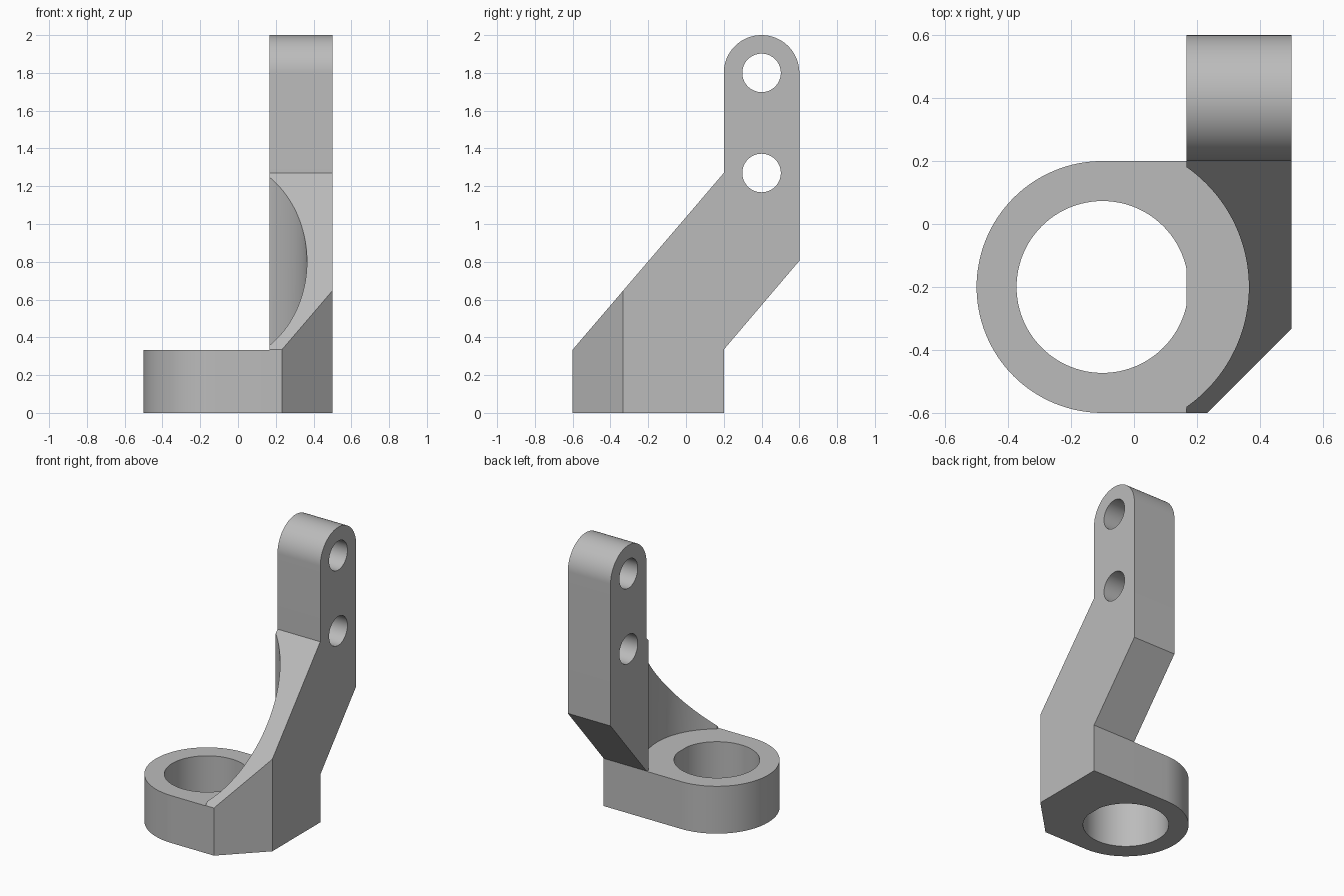
import bpy, bmesh
from math import sin, cos, pi, radians
from mathutils import Vector

cube = bpy.data.objects.get("Cube")
if cube:
    bpy.data.objects.remove(cube, do_unlink=True)

INNER_X, OUTER_X = 0.167, 0.5      # thickness range of the upright arm
PLATE_TOP = 0.333
RING_X, RING_Y = -0.1, -0.2        # axis of the ring
ARM_Y, TOP_Z = 0.4, 1.8            # centre of the rounded arm end

grey = bpy.data.materials.new("plain grey")
grey.use_nodes = True
colour = (0.5, 0.5, 0.5, 1)
grey.diffuse_color = colour
grey.node_tree.nodes["Principled BSDF"].inputs["Base Color"].default_value = colour


def arc(cx, cy, r, start, end, steps):
    angles = [radians(start + (end - start) * i / steps) for i in range(steps + 1)]
    return [(cx + r * cos(a), cy + r * sin(a)) for a in angles]


def circle(cx, cy, r, steps=96):
    return arc(cx, cy, r, 0, 360, steps)[:-1]


def prism(name, outline, low, high, axis="z"):
    """Extrude an outline: (x, y) along z, or (y, z) along x."""
    bm = bmesh.new()
    place = (lambda a, b: (a, b, low)) if axis == "z" else (lambda a, b: (low, a, b))
    face = bm.faces.new([bm.verts.new(place(a, b)) for a, b in outline])
    moved = bmesh.ops.extrude_face_region(bm, geom=[face])["geom"]
    step = Vector((0, 0, high - low)) if axis == "z" else Vector((high - low, 0, 0))
    bmesh.ops.translate(bm, vec=step,
                        verts=[v for v in moved if isinstance(v, bmesh.types.BMVert)])
    bmesh.ops.recalc_face_normals(bm, faces=bm.faces)
    mesh = bpy.data.meshes.new(name)
    bm.to_mesh(mesh)
    bm.free()
    mesh.materials.append(grey)
    obj = bpy.data.objects.new(name, mesh)
    bpy.context.collection.objects.link(obj)
    return obj


def combine(target, tool, operation="DIFFERENCE"):
    mod = target.modifiers.new(tool.name, "BOOLEAN")
    mod.operation, mod.solver, mod.object = operation, "EXACT", tool
    bpy.context.view_layer.objects.active = target
    bpy.ops.object.modifier_apply(modifier=mod.name)
    bpy.data.objects.remove(tool, do_unlink=True)


# Ring plate with its bore
plate = prism("ring_plate",
              arc(RING_X, RING_Y, 0.4, 90, 270, 64) + [(INNER_X, -0.6), (INNER_X, 0.2)],
              0, PLATE_TOP)
combine(plate, prism("bore", circle(RING_X, RING_Y, 0.273), -0.1, 0.5))

# Cranked upright arm with a rounded end
arm = prism("mounting_bracket",
            [(-0.6, 0), (0.2, 0), (0.2, 0.335), (0.6, 0.805)]
            + arc(ARM_Y, TOP_Z, 0.2, 0, 180, 48)
            + [(0.2, 1.27), (-0.6, 0.335)],
            INNER_X, OUTER_X, "x")

# Bolt holes
for z in (1.27, TOP_Z):
    combine(arm, prism("bolt_hole", circle(ARM_Y, z, 0.102, 64), 0, 0.7, "x"))

# Bevelled front corner and curved clearance above the ring
combine(arm, prism("corner_cut", [(0.133, -0.7), (0.6, -0.7), (0.6, -0.233)], -0.1, 1.5))
combine(arm, prism("clearance", circle(RING_X, RING_Y, 0.465, 128), PLATE_TOP, 1.6))

# Join into one solid body
combine(arm, plate, "UNION")
bpy.ops.object.select_all(action="DESELECT")
arm.select_set(True)
bpy.context.view_layer.objects.active = arm
bpy.ops.object.shade_smooth_by_angle(angle=radians(30))
